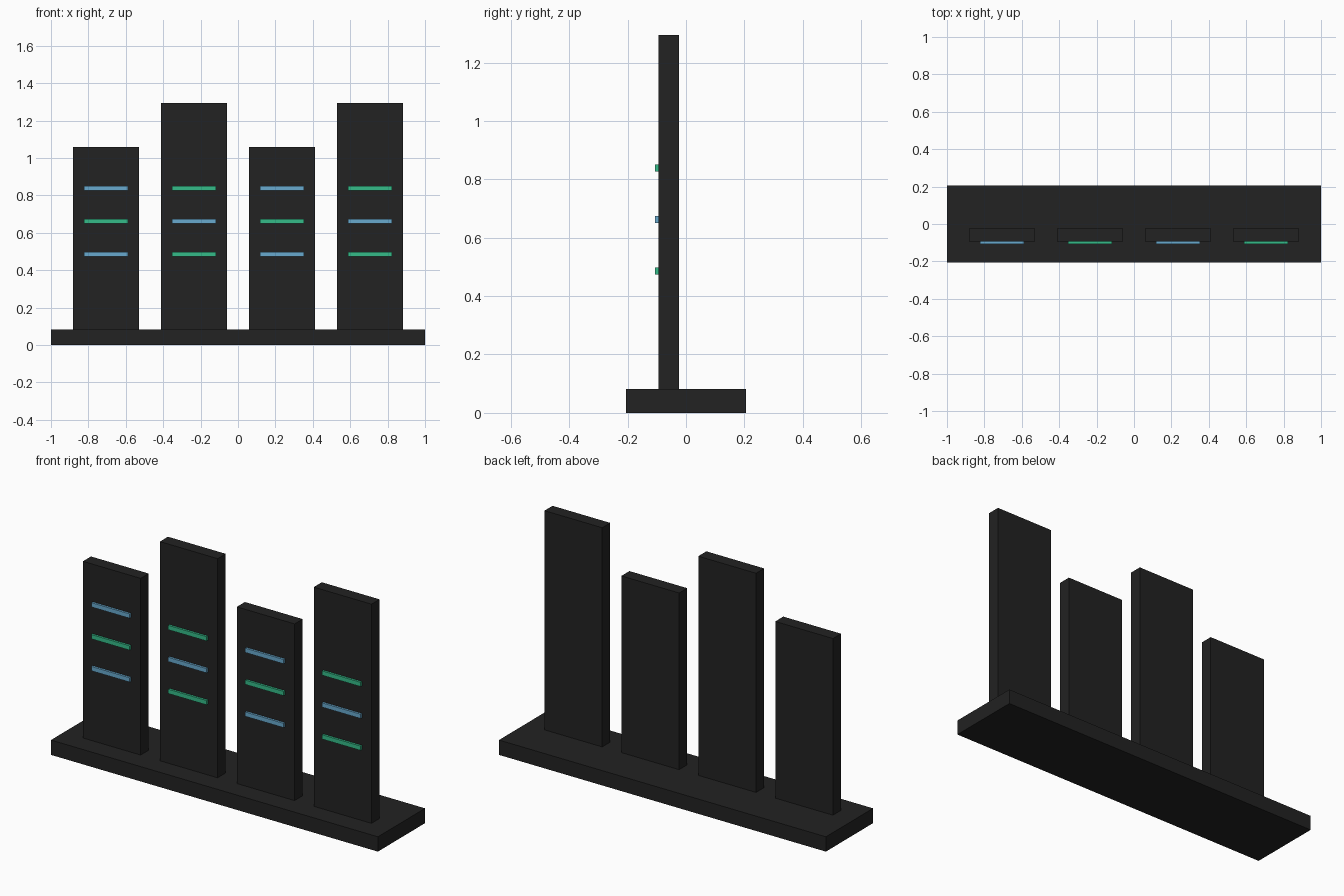
import bpy

cube = bpy.data.objects.get("Cube")
if cube:
    bpy.data.objects.remove(cube, do_unlink=True)


def material(name, rgb):
    mat = bpy.data.materials.new(name)
    mat.use_nodes = True
    color = (*rgb, 1)
    mat.diffuse_color = color
    mat.node_tree.nodes["Principled BSDF"].inputs["Base Color"].default_value = color
    return mat


def box(name, low, high, mat):
    """Flat-sided box between two opposite corners."""
    centre = [(a + b) / 2 for a, b in zip(low, high)]
    bpy.ops.mesh.primitive_cube_add(size=1, location=centre)
    obj = bpy.context.object
    obj.name = name
    obj.scale = [b - a for a, b in zip(low, high)]
    bpy.ops.object.transform_apply(location=False, rotation=False, scale=True)
    obj.data.materials.append(mat)
    return obj


black = material("matte black", (0.016, 0.016, 0.016))
blue = material("light blue", (0.14, 0.40, 0.62))
green = material("green", (0.035, 0.50, 0.25))

# Base slab
BASE_TOP = 0.082
box("base", (-1, -0.206, 0), (1, 0.206, BASE_TOP), black)

# Upright panels, alternating short and tall
PANEL_FRONT, PANEL_BACK = -0.094, -0.024
for i in range(4):
    x = (i - 1.5) * 0.4706
    tall = i % 2
    top = 1.294 if tall else 1.059
    box(f"panel_{i + 1}", (x - 0.1765, PANEL_FRONT, BASE_TOP),
        (x + 0.1765, PANEL_BACK, top), black)

    # Three light strips on each panel, in alternating colours
    for j in range(3):
        z = 0.486 + j * 0.1765
        box(f"light_strip_{i + 1}_{j + 1}", (x - 0.1176, -0.106, z - 0.012),
            (x + 0.1176, PANEL_FRONT, z + 0.012), green if (j + tall) % 2 else blue)
